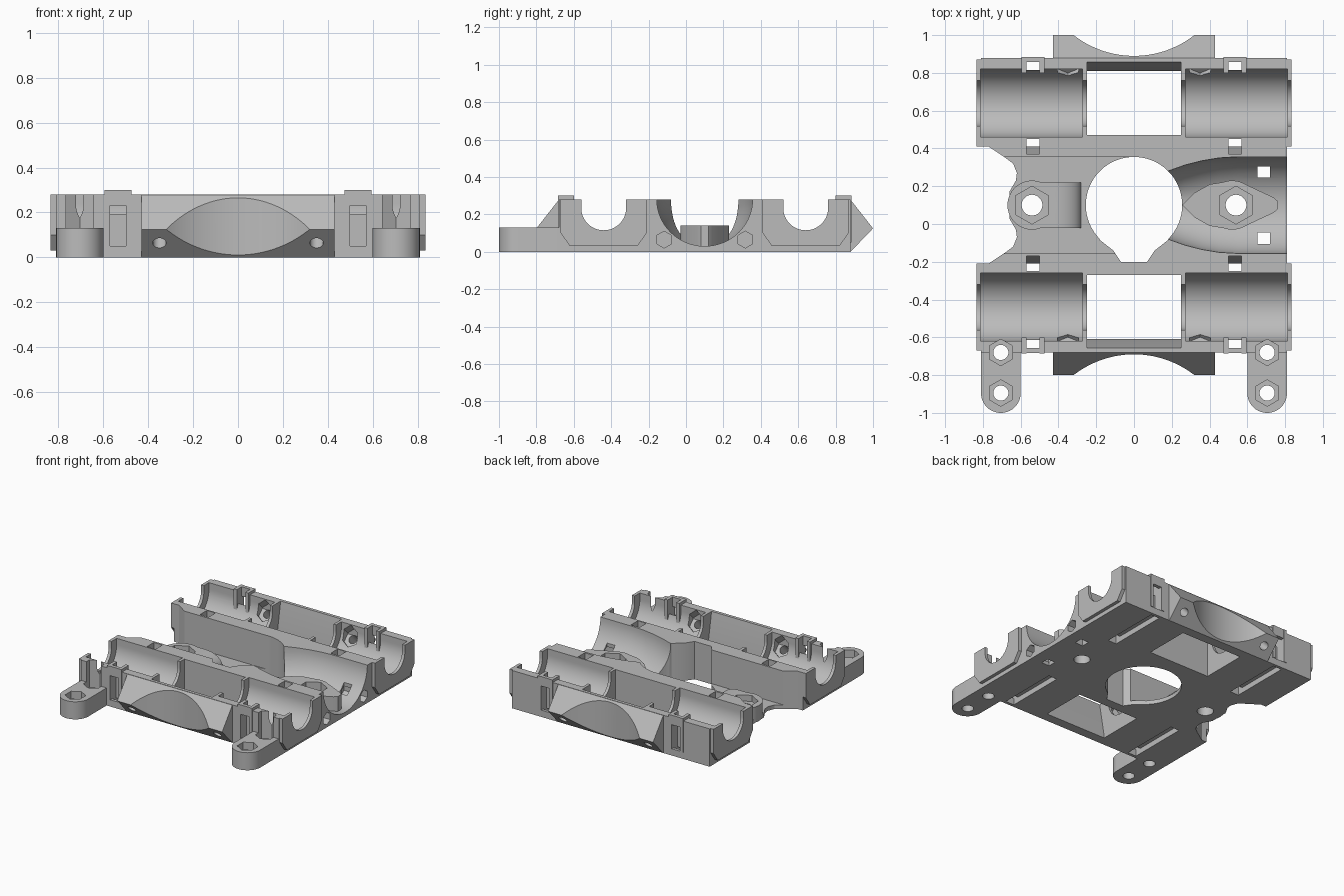
import bpy, bmesh, math
from mathutils import Vector, Matrix

cube = bpy.data.objects.get("Cube")
if cube:
    bpy.data.objects.remove(cube, do_unlink=True)

grey = bpy.data.materials.new("plain_grey")
grey.use_nodes = True
COLOUR = (0.5, 0.5, 0.5, 1)
grey.diffuse_color = COLOUR
for node in grey.node_tree.nodes:
    if node.type == 'BSDF_PRINCIPLED':
        node.inputs["Base Color"].default_value = COLOUR

MID = 0.1      # y of the mirror line between the two bearing rows
TOP = 0.28     # height of the walls


def finish(bm, name):
    bmesh.ops.recalc_face_normals(bm, faces=bm.faces)
    mesh = bpy.data.meshes.new(name)
    bm.to_mesh(mesh)
    bm.free()
    mesh.materials.append(grey)
    ob = bpy.data.objects.new(name, mesh)
    bpy.context.collection.objects.link(ob)
    return ob


def loft(name, rings):
    bm = bmesh.new()
    loops = [[bm.verts.new(p) for p in ring] for ring in rings]
    n = len(loops[0])
    for a, b in zip(loops, loops[1:]):
        for i in range(n):
            bm.faces.new((a[i], a[(i + 1) % n], b[(i + 1) % n], b[i]))
    bm.faces.new(loops[0])
    bm.faces.new(loops[-1])
    return finish(bm, name)


def prism_z(name, pts, lo, hi):
    return loft(name, [[(x, y, z) for x, y in pts] for z in (lo, hi)])


def prism_x(name, pts, lo, hi):
    return loft(name, [[(x, y, z) for y, z in pts] for x in (lo, hi)])


def box(name, x0, x1, y0, y1, z0, z1):
    return prism_z(name, [(x0, y0), (x1, y0), (x1, y1), (x0, y1)], z0, z1)


def ring(cx, cy, r, n=64, start=0.0, sweep=math.tau):
    steps = n if sweep == math.tau else n - 1
    return [(cx + r * math.cos(start + sweep * i / steps),
             cy + r * math.sin(start + sweep * i / steps)) for i in range(n)]


def rod(name, a, b, r, n=32):
    a, b = Vector(a), Vector(b)
    turn = (b - a).to_track_quat('Z', 'Y').to_matrix().to_4x4()
    bm = bmesh.new()
    bmesh.ops.create_cone(bm, cap_ends=True, segments=n, radius1=r, radius2=r,
                          depth=(b - a).length,
                          matrix=Matrix.Translation((a + b) / 2) @ turn)
    return finish(bm, name)


def combine(ob, other, op='DIFFERENCE', keep=False):
    mod = ob.modifiers.new("combine", 'BOOLEAN')
    mod.operation, mod.solver, mod.object = op, 'EXACT', other
    bpy.context.view_layer.objects.active = ob
    bpy.ops.object.modifier_apply(modifier=mod.name)
    if not keep:
        bpy.data.objects.remove(other, do_unlink=True)


parts = []
body = box("carriage_body", -0.81, 0.81, -0.68, 0.88, 0, TOP)
parts.append(body)

# End lips with chamfered undersides
lip = [(0.31, TOP), (0.31, 0.1), (0.36, 0.03), (0.72, 0.03), (0.77, 0.1), (0.77, TOP)]
for s in (1, -1):
    for e in (1, -1):
        pts = [(MID + s * d, z) for d, z in lip]
        combine(body, prism_x("lip", pts, e * 0.8, e * 0.835), 'UNION')

# Central channel: square on one side, round tapering trough on the other
combine(body, box("channel", -1, 0, -0.155, 0.355, 0.03, 0.5))
sections = [(0.1, 0.14), (0.18, 0.18), (0.27, 0.212), (0.36, 0.235),
            (0.45, 0.25), (0.55, 0.256), (0.95, 0.256)]
rings = []
for x, w in sections:
    arc = ring(0, 0, 1, 33, math.pi, math.pi)
    rings.append([(x, MID + w * c, TOP + 0.25 * k) for c, k in arc]
                 + [(x, MID + w, 0.4), (x, MID - w, 0.4)])
combine(body, loft("trough", rings))

# Bearing seats, open windows and cable tie slots
for s in (1, -1):
    def at(d):
        return MID + s * d

    def seat(r, x0, x1):
        pts = [(at(0.54) + c, z) for c, z in ring(0, 0.235, r, 41, math.pi, math.pi)]
        a, b = at(0.54) + r, at(0.54) - r
        return prism_x("seat", pts + [(a, 0.5), (b, 0.5)], x0, x1)

    combine(body, seat(0.12, -1, 1))
    for e in (1, -1):
        combine(body, seat(0.18, e * 0.272, e * 0.812))
    combine(body, prism_x("window", [(at(0.37), -0.1), (at(0.705), -0.1), (at(0.71), 0.02),
                                     (at(0.76), 0.3), (at(0.37), 0.3)], -0.25, 0.25))
    for e in (1, -1):
        x0, x1 = e * 0.5, e * 0.57
        combine(body, prism_x("inner_slot", [(at(0.27), 0.4), (at(0.27), 0.2), (at(0.31), 0.1),
                                             (at(0.31), -0.1), (at(0.35), -0.1), (at(0.35), 0.4)], x0, x1))
        combine(body, box("bottom_slot", x0, x1, at(0.312), at(0.745), -0.1, 0.04))
        combine(body, box("outer_slot", x0, x1, at(0.715), at(0.758), -0.1, 0.4))
        combine(body, box("outer_slit", x0, x1, at(0.74), at(0.9), 0.05, 0.23))
        # Raised tie guides
        for x in (0.475, 0.57):
            parts.append(box("tie_guide", e * x, e * (x + 0.025), at(0.7), at(0.785), 0.05, 0.3))
        parts.append(box("tie_bridge", e * 0.48, e * 0.59, at(0.757), at(0.783), 0.23, 0.3))

    # Sloped outer pad scooped by a large arc
    pad = prism_x("back_pad" if s > 0 else "front_pad",
                  [(at(0.765), 0), (at(0.78), 0), (at(0.9), 0.125),
                   (at(0.78), TOP - 0.002), (at(0.765), TOP - 0.002)], -0.43, 0.43)
    combine(pad, prism_z("scoop", ring(0, at(1.31), 0.52, 128), -0.2, 0.5))
    parts.append(pad)
    for x in (0.35, -0.35):
        hole = rod("screw_hole", (x, at(0.94), -0.035), (x, at(0.66), 0.245), 0.03)
        combine(pad, hole, keep=True)
        combine(body, hole)
        combine(body, rod("nut_trap", (x, at(0.745), 0.16), (x, at(0.64), 0.265), 0.065, 6))

# Central opening with its key notch
combine(body, prism_z("opening", ring(0, MID, 0.255, 96), -0.2, 0.5))
combine(body, prism_z("key_notch", [(-0.19, -0.06), (-0.18, -0.085), (-0.11, -0.14), (-0.07, -0.2),
                                    (0.07, -0.2), (0.11, -0.14), (0.18, -0.085), (0.19, -0.06)], -0.2, 0.5))

# Waisted edge on one side
half = [(0.31, -0.77), (0.25, -0.68), (0.22, -0.64), (0.17, -0.62), (0.13, -0.625), (0.07, -0.66)]
edge = [(x, MID + d) for d, x in half] + [(x, MID - d) for d, x in reversed(half)]
combine(body, prism_z("waist", [(-1, MID + 0.31)] + edge + [(-1, MID - 0.31)], -0.2, 0.5))

# Side nut pockets and square drops
for s in (1, -1):
    combine(body, rod("side_pocket", (0.62, MID + s * 0.217, 0.065),
                      (0.9, MID + s * 0.217, 0.065), 0.045, 6))
    y = MID + s * 0.175
    combine(body, box("square_drop", 0.655, 0.72, y - 0.03, y + 0.03, -0.1, 0.4))

# Screw bosses in the channel
drop = ([(0.255, MID)] + [(0.32, 0.035), (0.4, -0.01)]
        + ring(0.52, MID, 0.13, 13, math.radians(-110), math.radians(50))
        + [(0.74, 0.06), (0.762, 0.08), (0.762, 0.12), (0.74, 0.14)]
        + ring(0.52, MID, 0.13, 13, math.radians(60), math.radians(50))
        + [(0.4, 0.21), (0.32, 0.165)])
drop_boss = prism_z("teardrop_boss", drop, 0.005, 0.14)
combine(drop_boss, prism_z("clear", ring(0, MID, 0.255, 96), -0.2, 0.5))
round_boss = prism_z("round_boss", ring(-0.54, MID, 0.13), 0.005, 0.12)
ramp = [(-0.54, 0.01)] + [(-0.42 + 0.14 * math.sin(t * math.pi / 20),
                          0.03 + 0.09 * math.cos(t * math.pi / 20)) for t in range(11)]
ramp = ramp + [(-0.28, 0.01), ]
combine(round_boss, loft("ramp", [[(x, y, z) for x, z in [(-0.54, 0.12)] + ramp[1:] + ramp[:1]]
                                  for y in (-0.02, 0.22)]), 'UNION')
for boss, x in ((drop_boss, 0.54), (round_boss, -0.54)):
    combine(boss, rod("nut_recess", (x, MID, 0.075), (x, MID, 0.3), 0.1, 6))
    hole = rod("screw_hole", (x, MID, -0.1), (x, MID, 0.3), 0.055)
    combine(boss, hole, keep=True)
    combine(body, hole)
    # Hollow the floor under the hex recess rim so both surfaces stay clean
    parts.append(boss)

# Front mounting ears
for e, name in ((1, "left_ear"), (-1, "right_ear")):
    cx = e * 0.705
    outline = ring(cx, -0.895, 0.105, 33, math.pi, math.pi) + [(cx + 0.105, -0.64), (cx - 0.105, -0.64)]
    ear = prism_z(name, outline, 0, 0.13)
    combine(ear, box("trim", cx - 0.2, cx + 0.2, -0.672, -0.5, -0.1, 0.5))
    for y in (-0.895, -0.68):
        for r, n, z in ((0.04, 32, -0.1), (0.07, 6, 0.075)):
            tool = rod("ear_hole", (cx, y, z), (cx, y, 0.5), r, n)
            combine(ear, tool, keep=True)
            combine(body, tool)
    parts.append(ear)

# Smooth curved walls, keep machined edges crisp
bpy.ops.object.select_all(action='DESELECT')
for ob in parts:
    ob.data.materials.clear()
    ob.data.materials.append(grey)
    for poly in ob.data.polygons:
        poly.material_index = 0
    ob.select_set(True)
bpy.context.view_layer.objects.active = body
bpy.ops.object.shade_smooth_by_angle(angle=math.radians(30))
